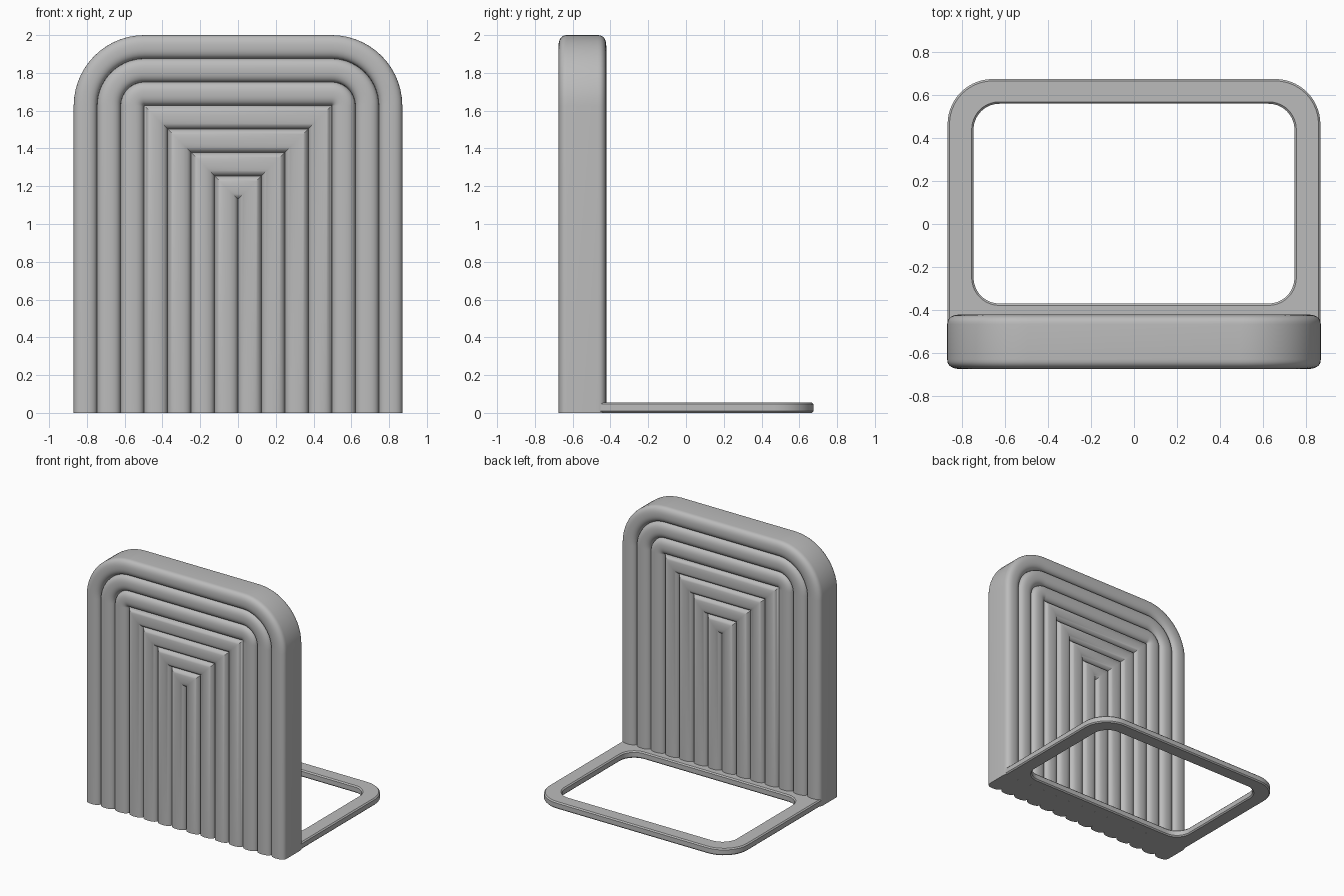
import bpy
import bmesh
from math import sin, cos, pi

cube = bpy.data.objects.get("Cube")
if cube:
    bpy.data.objects.remove(cube, do_unlink=True)

grey = bpy.data.materials.new("plain_grey")
grey.use_nodes = True
colour = (0.5, 0.5, 0.5, 1)
grey.diffuse_color = colour
grey.node_tree.nodes["Principled BSDF"].inputs["Base Color"].default_value = colour

HALF_W, HEIGHT, RADIUS = 0.87, 2.0, 0.375
FRONT, BACK = -0.675, -0.422
RIBS, RIB_STEPS, ARC_STEPS = 7, 16, 14
RIB_DEPTH, RIB_POWER = 0.045, 2.4


def finish(bm, name):
    """Weld, orient and turn the mesh into a smooth shaded object."""
    bmesh.ops.remove_doubles(bm, verts=bm.verts, dist=1e-5)
    bmesh.ops.recalc_face_normals(bm, faces=bm.faces)
    mesh = bpy.data.meshes.new(name)
    bm.to_mesh(mesh)
    bm.free()
    mesh.materials.append(grey)
    obj = bpy.data.objects.new(name, mesh)
    bpy.context.collection.objects.link(obj)
    bpy.ops.object.select_all(action="DESELECT")
    obj.select_set(True)
    bpy.context.view_layer.objects.active = obj
    bpy.ops.object.shade_smooth_by_angle(angle=pi / 5)
    return obj


def arch(d):
    """Arch outline moved inward by d; its corners become mitres."""
    x, top, r = HALF_W - d, HEIGHT - d, max(RADIUS - d, 0)
    left = [(-x, 0)]
    for k in range(ARC_STEPS + 1):
        a = pi / 2 * k / ARC_STEPS
        left.append((-x + r - r * cos(a), top - r + r * sin(a)))
    return left + [(-px, pz) for px, pz in reversed(left)]


# Rib section: distance from the rim and depth below the crest
pitch = HALF_W / RIBS
section = []
for i in range(RIBS * RIB_STEPS + 1):
    rib, k = divmod(i, RIB_STEPS)
    u = -cos(pi * k / RIB_STEPS)
    crest = max(1 - abs(u) ** RIB_POWER, 0) ** (1 / RIB_POWER)
    section.append(((rib + (u + 1) / 2) * pitch, RIB_DEPTH * (1 - crest)))

# Ribbed upright, with the same relief on both sides
bm = bmesh.new()
front, back = [], []
for d, sink in section:
    outline = arch(d)
    front.append([bm.verts.new((x, FRONT + sink, z)) for x, z in outline])
    back.append([bm.verts.new((x, BACK - sink, z)) for x, z in outline])
count = len(front[0])
for rings in (front, back):
    for a, b in zip(rings, rings[1:]):
        for j in range(count - 1):
            bm.faces.new((a[j], a[j + 1], b[j + 1], b[j]))
# rim
for j in range(count - 1):
    bm.faces.new((front[0][j], front[0][j + 1], back[0][j + 1], back[0][j]))
# underside
for i in range(len(section) - 1):
    for j in (0, count - 1):
        bm.faces.new((front[i][j], front[i + 1][j], back[i + 1][j], back[i][j]))
finish(bm, "ribbed_upright")


def rounded_loop(x, y0, y1, r_front, r_back, inset):
    """Rounded rectangle, counter-clockwise from the back left corner."""
    x, y0, y1 = x - inset, y0 + inset, y1 - inset
    corners = ((x, y1, 1, 1, r_back), (-x, y1, -1, 1, r_back),
               (-x, y0, -1, -1, r_front), (x, y0, 1, -1, r_front))
    points = []
    for n, (cx, cy, sx, sy, r) in enumerate(corners):
        r = max(r - inset, 0)
        for k in range(ARC_STEPS + 1):
            a = pi / 2 * (n + k / ARC_STEPS)
            points.append((cx - sx * r + r * cos(a), cy - sy * r + r * sin(a)))
    return points


# Open base frame with softened edges
THICK, EDGE = 0.055, 0.009
outer = (0.868, -0.46, 0.675, 0.01, 0.21)
hole = (0.747, -0.37, 0.56, 0.12, 0.12)
levels = [(outer, EDGE, 0), (outer, 0, EDGE), (outer, 0, THICK - EDGE), (outer, EDGE, THICK),
          (hole, -EDGE, THICK), (hole, 0, THICK - EDGE), (hole, 0, EDGE), (hole, -EDGE, 0)]
bm = bmesh.new()
loops = [[bm.verts.new((x, y, z)) for x, y in rounded_loop(*shape, inset)]
         for shape, inset, z in levels]
for a, b in zip(loops, loops[1:] + loops[:1]):
    for j in range(len(a)):
        k = (j + 1) % len(a)
        bm.faces.new((a[j], a[k], b[k], b[j]))
finish(bm, "base_frame")
